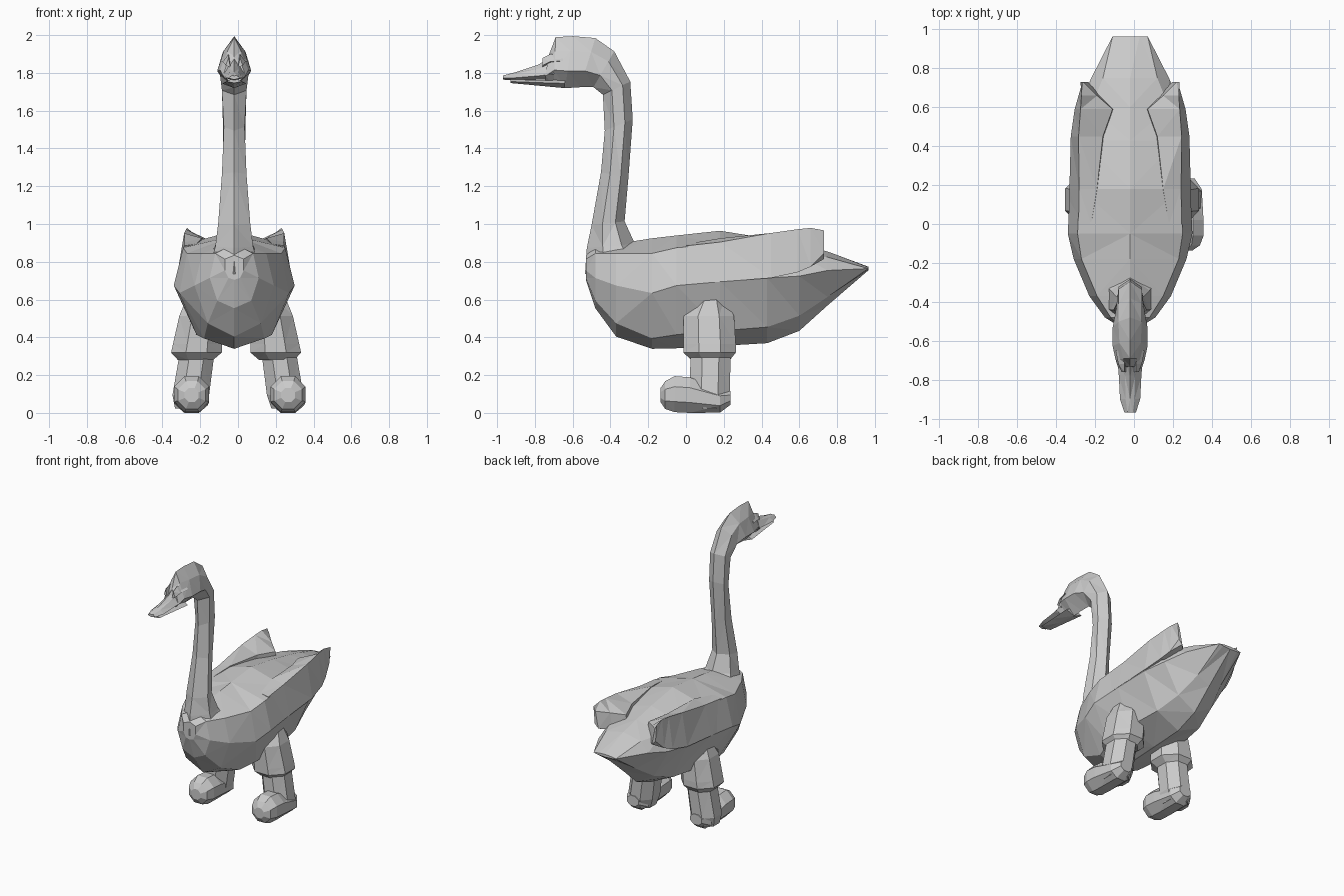
import bpy, bmesh, math
from mathutils import Vector

grey = bpy.data.materials.new("soft_grey")
grey.diffuse_color = (0.6, 0.6, 0.6, 1)
CX = -0.02  # the bird's own centre line


def loft(name, rings):
    """Skin a list of equal-length closed rings and cap both ends."""
    bm = bmesh.new()
    loops = [[bm.verts.new(p) for p in ring] for ring in rings]
    n = len(loops[0])
    for a, b in zip(loops, loops[1:]):
        for i in range(n):
            j = (i + 1) % n
            bm.faces.new((a[i], a[j], b[j], b[i]))
    bm.faces.new(loops[0])
    bm.faces.new(loops[-1])
    bmesh.ops.remove_doubles(bm, verts=bm.verts, dist=0.0005)
    bmesh.ops.triangulate(bm, faces=bm.faces)
    bmesh.ops.recalc_face_normals(bm, faces=bm.faces)
    me = bpy.data.meshes.new(name)
    bm.to_mesh(me)
    bm.free()
    me.materials.append(grey)
    ob = bpy.data.objects.new(name, me)
    bpy.context.collection.objects.link(ob)
    return ob


def mirrored(half):
    """Close a half outline of (x, y, z) across the centre line."""
    right = [(CX + x, y, z) for x, y, z in half]
    left = [(CX - x, y, z) for x, y, z in reversed(half[1:-1])]
    return right + left


# Body: y, keel z, then (half width, z) of belly, side, shoulder, then back z
body = [
    (-0.53, 0.71, 0.03, 0.72, 0.05, 0.76, 0.05, 0.82, 0.84),
    (-0.48, 0.56, 0.09, 0.60, 0.13, 0.72, 0.10, 0.85, 0.90),
    (-0.37, 0.41, 0.14, 0.48, 0.21, 0.68, 0.17, 0.85, 0.90),
    (-0.18, 0.345, 0.16, 0.40, 0.29, 0.64, 0.25, 0.85, 0.93),
    (-0.05, 0.348, 0.20, 0.42, 0.32, 0.68, 0.27, 0.88, 0.945),
    (0.18, 0.36, 0.21, 0.44, 0.31, 0.70, 0.26, 0.90, 0.97),
    (0.43, 0.375, 0.18, 0.46, 0.295, 0.72, 0.24, 0.87, 0.93),
    (0.60, 0.44, 0.14, 0.52, 0.26, 0.73, 0.20, 0.84, 0.895),
    (0.75, 0.575, 0.10, 0.62, 0.20, 0.76, 0.14, 0.83, 0.86),
    (0.965, 0.76, 0.06, 0.763, 0.09, 0.77, 0.05, 0.777, 0.78),
]
loft("body", [mirrored([(0, y, zb), (w1, y, z1), (w2, y, z2), (w3, y, z3), (0, y, zt)])
              for y, zb, w1, z1, w2, z2, w3, z3, zt in body])

# Folded wings: y, then (offset, z) of lower edge, ridge, inner edge
wing = [
    (0.00, 0.310, 0.70, 0.265, 0.89, 0.20, 0.90),
    (0.18, 0.312, 0.70, 0.262, 0.91, 0.17, 0.93),
    (0.45, 0.305, 0.72, 0.265, 0.958, 0.14, 0.915),
    (0.59, 0.285, 0.75, 0.255, 0.978, 0.09, 0.90),
    (0.66, 0.265, 0.78, 0.250, 0.985, 0.17, 0.92),
    (0.73, 0.245, 0.85, 0.255, 0.972, 0.24, 0.94),
]
for side, label in ((1, "right"), (-1, "left")):
    loft("wing_" + label, [[(CX + side * x, y, z) for x, z in
                            ((xo, zo), (xr, zr), (xi, zi), (xi * 0.9, zi - 0.12))]
                           for y, xo, zo, xr, zr, xi, zi in wing])

# Neck and head: front (y, z), back (y, z), half width near front, near back
neck = [
    (-0.535, 0.74, -0.22, 0.86, 0.13, 0.13),
    (-0.525, 0.88, -0.27, 0.90, 0.10, 0.10),
    (-0.50, 1.00, -0.325, 1.02, 0.085, 0.07),
    (-0.45, 1.28, -0.305, 1.25, 0.065, 0.055),
    (-0.43, 1.50, -0.282, 1.56, 0.055, 0.06),
    (-0.44, 1.69, -0.295, 1.76, 0.065, 0.06),
    (-0.49, 1.73, -0.38, 1.92, 0.075, 0.06),
    (-0.56, 1.73, -0.48, 1.99, 0.09, 0.06),
    (-0.64, 1.725, -0.60, 2.00, 0.09, 0.055),
    (-0.70, 1.735, -0.69, 1.995, 0.075, 0.035),
    (-0.75, 1.74, -0.73, 1.89, 0.06, 0.04),
]
rings = []
for yf, zf, yb, zb, wf, wb in neck:
    f, b = Vector((0, yf, zf)), Vector((0, yb, zb))
    p, q = f.lerp(b, 0.33), f.lerp(b, 0.72)
    rings.append(mirrored([tuple(f), (wf, p.y, p.z), (wb, q.y, q.z), tuple(b)]))
loft("neck_and_head", rings)

# Brows beside the forehead
for side, label in ((1, "right"), (-1, "left")):
    loft("brow_" + label, [[(CX + side * x, y, z + d) for x, d in ((0.02, -0.03), (w, -0.02), (0.03, 0.02))]
                           for y, z, w in ((-0.76, 1.865, 0.045), (-0.72, 1.885, 0.06), (-0.65, 1.89, 0.075))])

# Bill: y, half width, top z, edge z, under z
upper = [(-0.70, 0.065, 1.90, 1.80, 1.77), (-0.78, 0.058, 1.85, 1.79, 1.77),
         (-0.90, 0.052, 1.81, 1.78, 1.765), (-0.968, 0.03, 1.79, 1.778, 1.77)]
lower = [(-0.64, 0.065, 1.77, 1.75, 1.725), (-0.80, 0.05, 1.765, 1.755, 1.74),
         (-0.93, 0.04, 1.767, 1.76, 1.752)]
for name, part in (("upper_bill", upper), ("lower_bill", lower)):
    loft(name, [mirrored([(0, y, u), (w, y, e), (w * 0.45, y, (e + t) / 2 + 0.008), (0, y, t)])
                for y, w, t, e, u in part])


def tube(name, stations, sides=8):
    """Stations of (x, y, z, rx, ry) stacked upward."""
    angles = [2 * math.pi * (i + 0.5) / sides for i in range(sides)]
    return loft(name, [[(x + rx * math.cos(a), y + ry * math.sin(a), z) for a in angles]
                       for x, y, z, rx, ry in stations])


for s, label in ((1, "right"), (-1, "left")):
    # Thigh with a flared lower cuff
    tube("thigh_" + label, [(s * x - 0.01, y, z, rx, ry) for x, y, z, rx, ry in (
        (0.215, 0.13, 0.285, 0.10, 0.11), (0.21, 0.125, 0.325, 0.145, 0.15),
        (0.205, 0.125, 0.37, 0.14, 0.15), (0.185, 0.12, 0.52, 0.125, 0.145),
        (0.18, 0.13, 0.61, 0.09, 0.08))])
    # Shin leaning outward
    tube("shin_" + label, [(s * x, y, z, r, ry) for x, y, z, r, ry in (
        (0.255, 0.125, 0.03, 0.085, 0.09), (0.25, 0.125, 0.10, 0.105, 0.115),
        (0.22, 0.13, 0.30, 0.10, 0.115))])
    # Rounded foot pointing forward: y, centre z, radius x, radius z
    foot = ((-0.135, 0.10, 0.04, 0.04), (-0.11, 0.10, 0.08, 0.08), (-0.06, 0.105, 0.10, 0.103),
            (0.02, 0.10, 0.10, 0.102), (0.18, 0.07, 0.09, 0.068), (0.235, 0.085, 0.05, 0.04))
    loft("foot_" + label, [[(s * 0.255 + 0.01 + rx * math.cos(a), y, z + rz * math.sin(a))
                            for a in (math.pi * (i + 0.5) / 4 for i in range(8))]
                           for y, z, rx, rz in foot])

# Rest the feet on the ground
low = min(v.co.z for o in bpy.data.objects for v in o.data.vertices)
for o in bpy.data.objects:
    for v in o.data.vertices:
        v.co.z -= low
